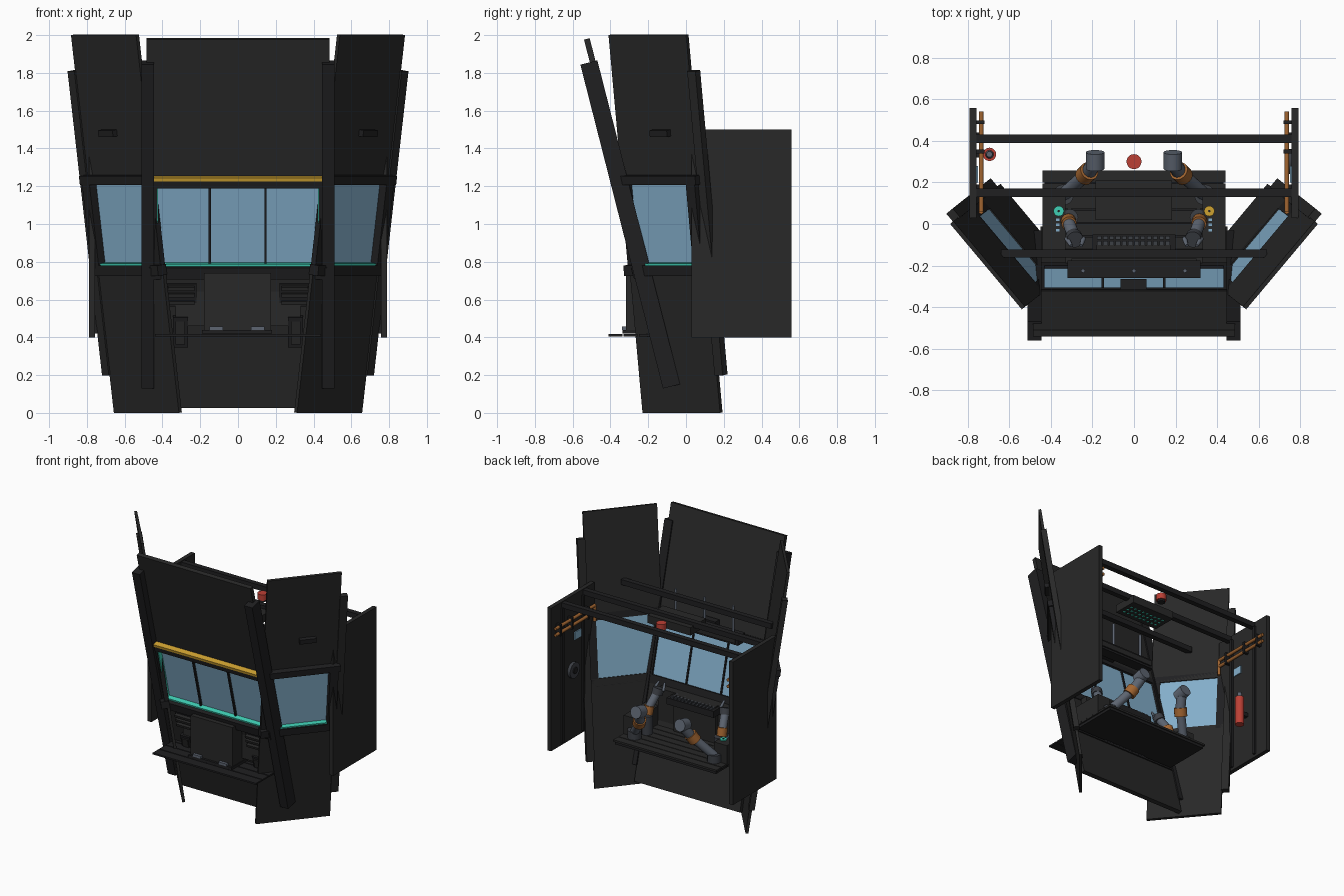
import bpy, bmesh
from math import radians
from mathutils import Vector

cube = bpy.data.objects.get("Cube")
if cube:
    bpy.data.objects.remove(cube)


def material(name, r, g, b):
    m = bpy.data.materials.new(name)
    m.use_nodes = True
    m.diffuse_color = (r, g, b, 1)
    m.node_tree.nodes["Principled BSDF"].inputs["Base Color"].default_value = (r, g, b, 1)
    return m


HULL = material("charcoal hull", .021, .021, .021)
TRIM = material("black trim", .014, .014, .015)
GLASS = material("blue glass", .23, .43, .60)
TEAL = material("teal glow", .05, .62, .46)
YELLOW = material("hazard yellow", .62, .36, .03)
ORANGE = material("burnt orange", .36, .13, .03)
RED = material("safety red", .50, .05, .035)
STEEL = material("blue steel", .11, .13, .165)
GREY = material("dark grey metal", .045, .05, .06)


def finish(name, bm, mat, warp=None):
    """Turn a bmesh into an object, optionally remapping its points."""
    if warp:
        for v in bm.verts:
            v.co = warp(*v.co)
    bmesh.ops.recalc_face_normals(bm, faces=bm.faces)
    mesh = bpy.data.meshes.new(name)
    bm.to_mesh(mesh)
    bm.free()
    mesh.materials.append(mat)
    ob = bpy.data.objects.new(name, mesh)
    bpy.context.collection.objects.link(ob)
    return ob


def box(name, mat, xs, ys, zs, warp=None):
    bm = bmesh.new()
    bmesh.ops.create_cube(bm, size=1)
    for v in bm.verts:
        v.co = [(r[0] + r[1]) / 2 + c * (r[1] - r[0]) for c, r in zip(v.co, (xs, ys, zs))]
    return finish(name, bm, mat, warp)


def rod(name, mat, a, b, r, r2=None, sides=20):
    a, b = Vector(a), Vector(b)
    bm = bmesh.new()
    bmesh.ops.create_cone(bm, cap_ends=True, segments=sides, radius1=r,
                          radius2=r if r2 is None else r2, depth=(b - a).length)
    q = (b - a).to_track_quat('Z', 'Y')
    ob = finish(name, bm, mat, lambda x, y, z: q @ Vector((x, y, z)) + (a + b) / 2)
    for p in ob.data.polygons:
        p.use_smooth = len(p.vertices) == 4
    return ob


def front(x, d, z):
    """Front wall plane, leaning forward at the top; d points inward."""
    return Vector((x, d - .02 - .255 * z, z + .25 * d))


def wing(s):
    """Angled side wall: u runs to the front, n points outward."""
    def warp(u, n, z):
        x = .485 + .1135 * z - .643 * u + .766 * n
        y = -.025 - .09 * z - .766 * u - .643 * n
        return Vector((s * x, y, z - .145 * n))
    return warp


def span(s, a, b):
    return (min(s * a, s * b), max(s * a, s * b))


# Front wall and windscreen
box("upper_front_panel", HULL, (-.485, .485), (-.015, .015), (1.22, 1.98), front)
box("lower_front_panel", HULL, (-.45, .45), (-.015, .015), (.03, .76), front)
box("windscreen", GLASS, (-.435, .435), (-.005, .005), (.78, 1.22), front)
box("windscreen_header", TRIM, (-.45, .45), (-.05, .02), (1.2, 1.24), front)
box("windscreen_sill", TRIM, (-.47, .47), (-.07, .02), (.725, .785), front)
box("hazard_strip", YELLOW, (-.48, .48), (-.055, -.01), (1.238, 1.257), front)
box("sill_light", TEAL, (-.43, .43), (-.04, -.005), (.785, .797), front)
for x in (-.15, .146):
    box("windscreen_mullion", TRIM, (x - .006, x + .006), (-.02, .015), (.785, 1.21), front)
for s in (-1, 1):
    box("front_post", TRIM, span(s, .445, .512), (-.065, .025), (.145, 1.86), front)
    box("window_jamb", TRIM, span(s, .43, .448), (-.045, .02), (.76, 1.23), front)
    box("jamb_light", TEAL, span(s, .424, .431), (-.04, -.005), (.785, 1.2), front)
    box("front_vent_recess", TRIM, span(s, .22, .38), (-.03, 0), (.57, .69), front)
    for z in (.585, .625, .66):
        box("vent_slat", HULL, span(s, .23, .37), (-.055, -.02), (z, z + .018), front)
    box("front_locker", TRIM, span(s, .265, .345), (-.06, 0), (.36, .52), front)
    box("locker_door", HULL, span(s, .28, .33), (-.068, -.05), (.38, .5), front)

# Nose box and outer shelf
box("nose_box", HULL, (-.18, .175), (-.318, -.1), (.43, .74))
box("nose_box_foot", TRIM, (-.19, .18), (-.335, -.1), (.42, .44))
for x in (-.115, .105):
    box("nose_box_latch", STEEL, (x - .035, x + .035), (-.34, -.318), (.44, .458))
for i in range(4):
    y = -.41 + i * .08
    box("shelf_slat", TRIM, (-.44, .44), (y, y + .073), (.405, .417))

# Angled side walls with windows
for s in (-1, 1):
    w = wing(s)
    box("wing_lower_panel", HULL, (-.268, .268), (-.02, 0), (0, .79), w)
    box("wing_upper_panel", HULL, (-.268, .268), (-.02, 0), (1.21, 2), w)
    box("wing_window", GLASS, (-.215, .21), (-.014, -.006), (.78, 1.22), w)
    box("wing_rear_jamb", TRIM, (-.268, -.207), (-.02, .04), (.76, 1.23), w)
    box("wing_front_jamb", TRIM, (.205, .268), (-.02, .012), (.76, 1.23), w)
    box("wing_header", TRIM, (-.28, .275), (-.02, .045), (1.212, 1.26), w)
    box("wing_sill", TRIM, (-.28, .275), (-.02, .04), (.73, .785), w)
    box("wing_sill_light", TEAL, (-.205, .205), (-.006, .03), (.785, .795), w)
    box("wing_rear_post", HULL, (-.318, -.262), (-.03, .01), (.2, 1.81), w)
    box("wing_vent", TRIM, (-.1, .02), (0, .03), (1.465, 1.5), w)

# Rear side panels with pipes, ribs and fittings
for s in (-1, 1):
    box("rear_side_panel", HULL, span(s, .758, .79), (.03, .558), (.4, 1.5))
    for y in (.17, .42):
        box("panel_rib", TRIM, span(s, .742, .76), (y, y + .02), (.42, 1.46))
    for z in (1.29, 1.34):
        rod("wall_pipe", ORANGE, (s * .735, .06, z), (s * .735, .54, z), .012, sides=10)
    rod("pipe_drop", ORANGE, (s * .735, .06, 1.34), (s * .735, .06, 1.22), .012, sides=10)
    for y in (.14, .34, .48):
        box("pipe_bracket", TRIM, span(s, .718, .76), (y, y + .018), (1.27, 1.36))
    box("wall_screen", GLASS, span(s, .75, .759), (.2, .28), (1.15, 1.21))
rod("wall_fan", GREY, (.76, .3, .93), (.735, .3, .93), .06)
rod("wall_fan_hub", TRIM, (.736, .3, .93), (.728, .3, .93), .025)
rod("extinguisher_body", RED, (-.695, .335, .68), (-.695, .335, .9), .032)
rod("extinguisher_neck", STEEL, (-.695, .335, .9), (-.695, .335, .94), .02, .014)
box("extinguisher_bracket", TRIM, (-.76, -.69), (.32, .35), (.76, .79))

# Roof beams, beacon and overhead console
for y, half in ((.41, .775), (.15, .775), (-.142, .64)):
    box("roof_beam", TRIM, (-half, half), (y - .02, y + .02), (1.455, 1.495))
rod("beacon_lamp", RED, (0, .3, 1.45), (0, .3, 1.495), .036)
rod("beacon_base", TRIM, (0, .3, 1.435), (0, .3, 1.45), .028)
box("overhead_console", HULL, (-.185, .182), (.02, .21), (1.41, 1.47))
for i in range(9):
    for y in (.06, .1, .14):
        x = -.15 + i * .036
        box("overhead_light", TEAL, (x, x + .014), (y, y + .014), (1.404, 1.411))
box("overhead_bar", TRIM, (-.32, .32), (-.26, -.175), (1.22, 1.29))
box("overhead_bar_lip", HULL, (-.3, .3), (-.18, -.165), (1.235, 1.275))
box("overhead_camera", TRIM, (-.065, .06), (-.315, -.265), (1.24, 1.3))
for x in (-.245, 0, .245):
    rod("hanger_rod", STEEL, (x, -.225, 1.28), (x, -.225, 1.49), .01, sides=8)

# Inner desk and dashboard
for i in range(6):
    y = -.12 + i * .064
    box("desk_slat", HULL, (-.44, .44), (y, y + .058), (.445, .46))
box("desk_base", TRIM, (-.43, .43), (-.13, .25), (.425, .447))
box("dashboard", HULL, (-.33, .33), (-.2, -.13), (.46, .74))
box("key_tray", TRIM, (-.2, .2), (-.15, -.05), (.68, .73))
for i in range(12):
    for y in (-.13, -.1, -.075):
        x = -.178 + i * .03
        box("key", GREY, (x, x + .022), (y, y + .018), (.73, .74))
for s, tint in ((-1, TEAL), (1, YELLOW)):
    box("side_console", HULL, span(s, .33, .44), (-.14, .13), (.46, .6))
    rod("gauge", tint, (s * .362, .062, .6), (s * .362, .062, .608), .025)
    rod("gauge_hub", TRIM, (s * .362, .062, .608), (s * .362, .062, .611), .006, sides=8)
    for y in (.015, -.01, -.035):
        box("console_button", GLASS, span(s, .358, .374), (y, y + .012), (.6, .607))

# Jointed control arms and grips
for s in (-1, 1):
    def at(x, y, z):
        return (s * x, y, z)
    rod("arm_base", GREY, at(.34, .14, .45), at(.34, .14, .52), .05)
    rod("arm_link", STEEL, at(.34, .14, .5), at(.235, .235, .64), .032)
    rod("arm_joint", ORANGE, at(.24, .23, .625), at(.215, .255, .675), .046)
    rod("arm_hand", STEEL, at(.215, .255, .67), at(.187, .3, .74), .036)
    rod("arm_head", STEEL, at(.187, .265, .75), at(.187, .345, .77), .045)
    rod("grip_base", GREY, at(.31, .03, .46), at(.31, .03, .6), .042)
    rod("grip_joint", ORANGE, at(.315, .015, .6), at(.312, 0, .66), .036)
    rod("grip_link", STEEL, at(.312, 0, .65), at(.29, -.06, .74), .03)
    rod("grip_palm", GREY, at(.29, -.06, .73), at(.283, -.075, .775), .04)
    for dx in (-.04, .04):
        rod("grip_finger", STEEL, at(.283 + dx, -.07, .76),
            at(.278 + dx * .6, -.105, .81), .012, .008, sides=8)
